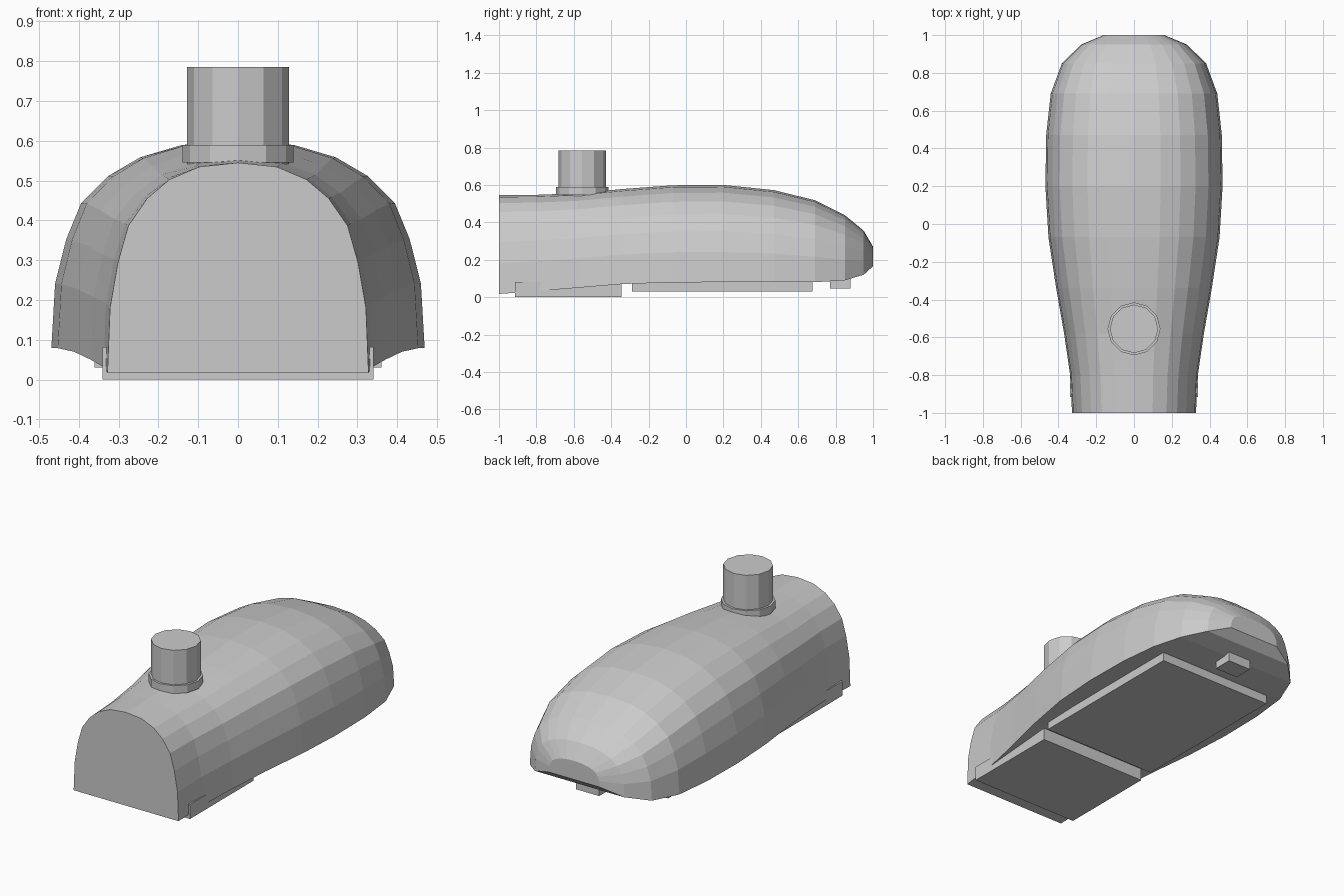
import bpy, bmesh, math

if "Cube" in bpy.data.objects:
    bpy.data.objects.remove(bpy.data.objects["Cube"])

grey = bpy.data.materials.new("plain grey")
grey.diffuse_color = (0.6, 0.6, 0.6, 1)
grey.use_nodes = True
grey.node_tree.nodes["Principled BSDF"].inputs["Base Color"].default_value = grey.diffuse_color


def finish(name, bm):
    bmesh.ops.recalc_face_normals(bm, faces=bm.faces)
    mesh = bpy.data.meshes.new(name)
    bm.to_mesh(mesh)
    bm.free()
    mesh.materials.append(grey)
    obj = bpy.data.objects.new(name, mesh)
    bpy.context.collection.objects.link(obj)
    return obj


def box(name, half_width, y0, y1, z0, z1):
    bm = bmesh.new()
    bmesh.ops.create_cube(bm, size=1)
    for v in bm.verts:
        v.co = (v.co.x * 2 * half_width,
                y0 + (v.co.y + 0.5) * (y1 - y0),
                z0 + (v.co.z + 0.5) * (z1 - z0))
    return finish(name, bm)


def cylinder(name, radius, y, z0, z1):
    bm = bmesh.new()
    bmesh.ops.create_cone(bm, cap_ends=True, segments=12, radius1=radius,
                          radius2=radius, depth=z1 - z0)
    bmesh.ops.translate(bm, verts=bm.verts, vec=(0, y, (z0 + z1) / 2))
    return finish(name, bm)


# Body: one arch profile lofted along y (y, half width, bottom, top)
half_arch = [(1, 0), (0.98, 0.31), (0.92, 0.525), (0.84, 0.70),
             (0.695, 0.83), (0.525, 0.92), (0.30, 0.98)]
arch = half_arch + [(0, 1)] + [(-x, z) for x, z in reversed(half_arch)]
stations = [(-1.0, 0.328, 0.017, 0.545), (-0.8, 0.338, 0.032, 0.547),
            (-0.58, 0.37, 0.050, 0.555), (-0.34, 0.412, 0.070, 0.578),
            (-0.07, 0.453, 0.079, 0.598), (0.2, 0.469, 0.08, 0.60),
            (0.47, 0.465, 0.08, 0.572), (0.69, 0.441, 0.08, 0.518),
            (0.85, 0.382, 0.09, 0.438), (0.95, 0.28, 0.12, 0.355),
            (1.0, 0.16, 0.165, 0.27)]
bm = bmesh.new()
rings = [[bm.verts.new((x * w, y, b + z * (t - b))) for x, z in arch]
         for y, w, b, t in stations]
for r0, r1 in zip(rings, rings[1:]):
    for i in range(len(arch)):
        j = (i + 1) % len(arch)
        bm.faces.new((r0[i], r0[j], r1[j], r1[i]))
bm.faces.new(rings[0])
bm.faces.new(rings[-1])
finish("body_shell", bm)

# Pipe with collar on top
cylinder("pipe_collar", 0.14, -0.555, 0.545, 0.59)
cylinder("pipe", 0.128, -0.555, 0.53, 0.785)

# Plates under the body
box("front_base_plate", 0.34, -0.915, -0.345, 0.0, 0.082)
box("middle_base_plate", 0.36, -0.29, 0.675, 0.03, 0.082)
box("rear_foot", 0.073, 0.77, 0.88, 0.045, 0.10)
